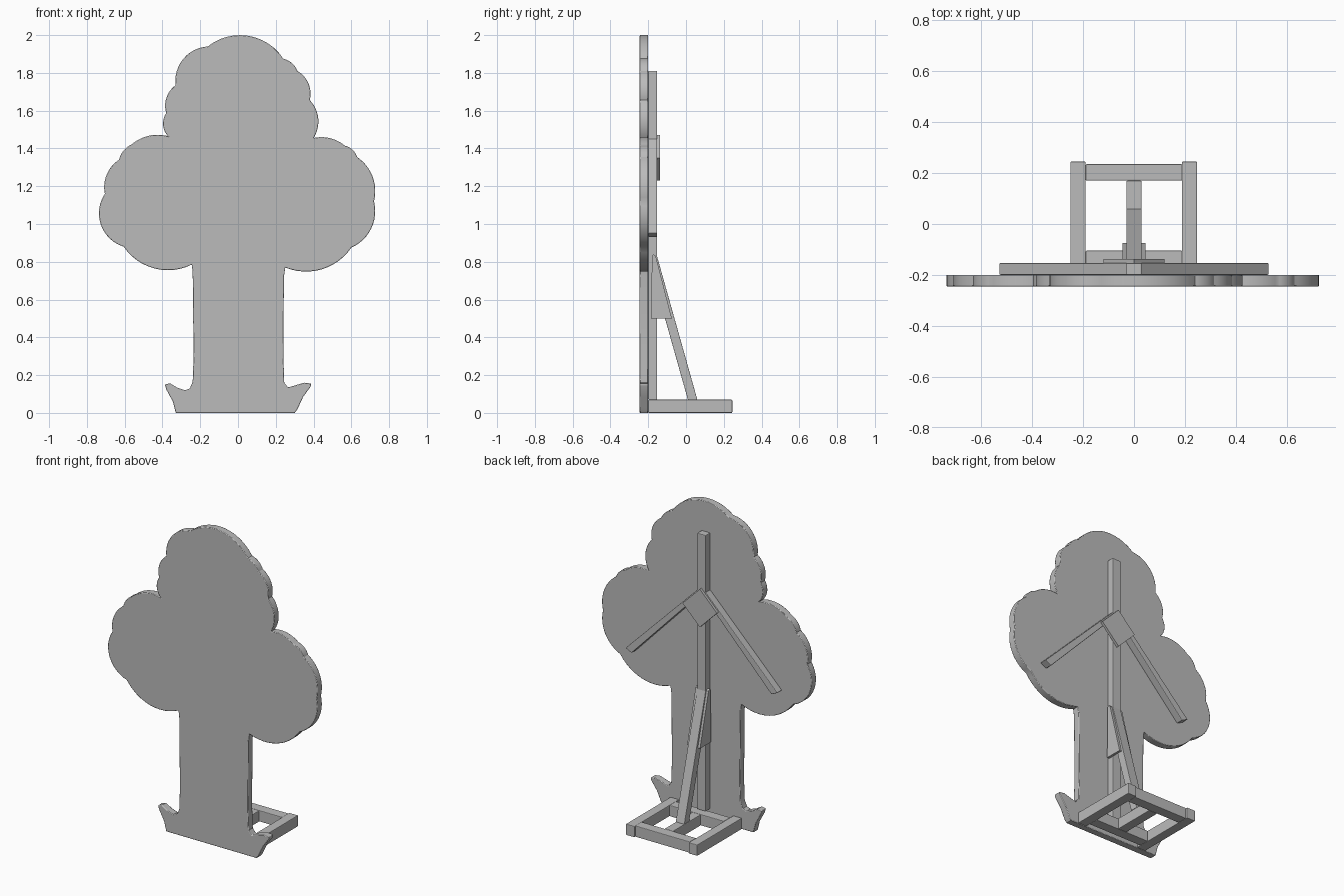
import bpy, bmesh, math
from mathutils import Vector, Matrix

if "Cube" in bpy.data.objects:
    bpy.data.objects.remove(bpy.data.objects["Cube"])

grey = bpy.data.materials.new("plain grey")
grey.diffuse_color = (0.5, 0.5, 0.5, 1)
grey.use_nodes = True
grey.node_tree.nodes["Principled BSDF"].inputs["Base Color"].default_value = grey.diffuse_color


def prism(name, pts, to3d, push, bevel=0.004):
    """Extrude a flat profile along the push vector."""
    bm = bmesh.new()
    face = bm.faces.new([bm.verts.new(to3d(a, b)) for a, b in pts])
    ext = bmesh.ops.extrude_face_region(bm, geom=[face])
    verts = [g for g in ext["geom"] if isinstance(g, bmesh.types.BMVert)]
    bmesh.ops.translate(bm, verts=verts, vec=push)
    bmesh.ops.recalc_face_normals(bm, faces=bm.faces[:])
    me = bpy.data.meshes.new(name)
    bm.to_mesh(me)
    bm.free()
    me.materials.append(grey)
    ob = bpy.data.objects.new(name, me)
    bpy.context.collection.objects.link(ob)
    if bevel:
        mod = ob.modifiers.new("soft edge", "BEVEL")
        mod.width, mod.segments = bevel, 2
        mod.limit_method, mod.angle_limit = "ANGLE", math.radians(60)
    return ob


def box(name, x0, x1, y0, y1, z0, z1, bevel=0.004):
    pts = [(x0, z0), (x1, z0), (x1, z1), (x0, z1)]
    return prism(name, pts, lambda a, b: (a, y0, b), (0, y1 - y0, 0), bevel)


def arc(p, q, sag, n=12):
    """Points from p up to (not including) q, bulging to the left by sag."""
    p, q = Vector(p), Vector(q)
    if sag == 0:
        return [p]
    d = q - p
    half = d.length / 2
    r = (half * half + sag * sag) / (2 * sag)
    nrm = Vector((-d.y, d.x)).normalized()
    c = (p + q) / 2 + nrm * (sag - r)
    sweep = 2 * math.asin(min(1, half / r))
    return [c + Matrix.Rotation(-sweep * i / n, 2) @ (p - c) for i in range(n)]


# Tree silhouette: x, z, bulge of the scallop that follows
outline = [
    (-.33, 0, 0), (-.345, .06, 0), (-.38, .125, 0), (-.387, .15, 0),
    (-.36, .157, 0), (-.32, .133, 0), (-.28, .12, 0), (-.255, .13, 0),
    (-.24, .165, 0), (-.235, .3, 0), (-.24, .75, 0),
    (-.245, .785, .07), (-.605, .88, .075), (-.705, 1.16, .03),
    (-.63, 1.34, .012), (-.565, 1.42, .025), (-.37, 1.465, .022),
    (-.38, 1.587, .025), (-.33, 1.735, .058), (-.16, 1.94, .09),
    (.24, 1.875, .012), (.315, 1.81, .028), (.38, 1.656, .035),
    (.40, 1.455, .02), (.565, 1.415, .012), (.63, 1.355, .04),
    (.72, 1.12, .05), (.60, .875, .065),
    (.25, .77, 0), (.243, .72, 0), (.24, .3, 0), (.245, .16, 0),
    (.265, .135, 0), (.30, .145, 0), (.35, .16, 0), (.387, .155, 0),
    (.385, .14, 0), (.345, .085, 0), (.315, .02, 0), (.30, 0, 0)]
pts = []
for i, (x, z, s) in enumerate(outline):
    pts += arc((x, z), outline[(i + 1) % len(outline)][:2], s)
board = prism("tree_board", pts, lambda a, b: (a, -.245, b), (0, .045, 0), .005)
bpy.context.view_layer.objects.active = board
board.select_set(True)
bpy.ops.object.shade_smooth_by_angle(angle=math.radians(30))

# Upright post behind the board
box("post", -.03, .03, -.2, -.153, .07, 1.81)

# Diagonal arms and the diamond plate that joins them
w = .021
for s, side in ((-1, "left"), (1, "right")):
    arm = [(0, 1.439 - w + .021), (.021 + w - .021, 1.46), (.53, .951), (.488 + w - .021, .93)]
    prism(side + "_arm", [(s * x, z) for x, z in arm],
          lambda a, b: (a, -.2, b), (0, .047, 0))
prism("joining_plate", [(0, 1.23), (.12, 1.35), (0, 1.47), (-.12, 1.35)],
      lambda a, b: (a, -.153, b), (0, .016, 0), 0)

# Sloping brace and its side plates
prism("brace", [(.06, .07), (.01, .07), (-.155, .656), (-.165, .84), (-.155, .835)],
      lambda a, b: (-.03, a, b), (.06, 0, 0), .002)
for x, side in ((-.045, "left"), (.03, "right")):
    prism(side + "_brace_plate",
          [(-.185, .5), (-.075, .5), (-.16, .83), (-.172, .84), (-.18, .83)],
          lambda a, b: (x, a, b), (.015, 0, 0), 0)

# Floor frame
for x, side in ((-.25, "left"), (.188, "right")):
    box(side + "_rail", x, x + .06, -.2, .245, 0, .07)
box("back_bar", -.19, .19, .17, .235, 0, .07)
box("front_bar", -.19, .19, -.17, -.105, 0, .07)
box("middle_rail", -.03, .03, -.105, .17, 0, .07)
